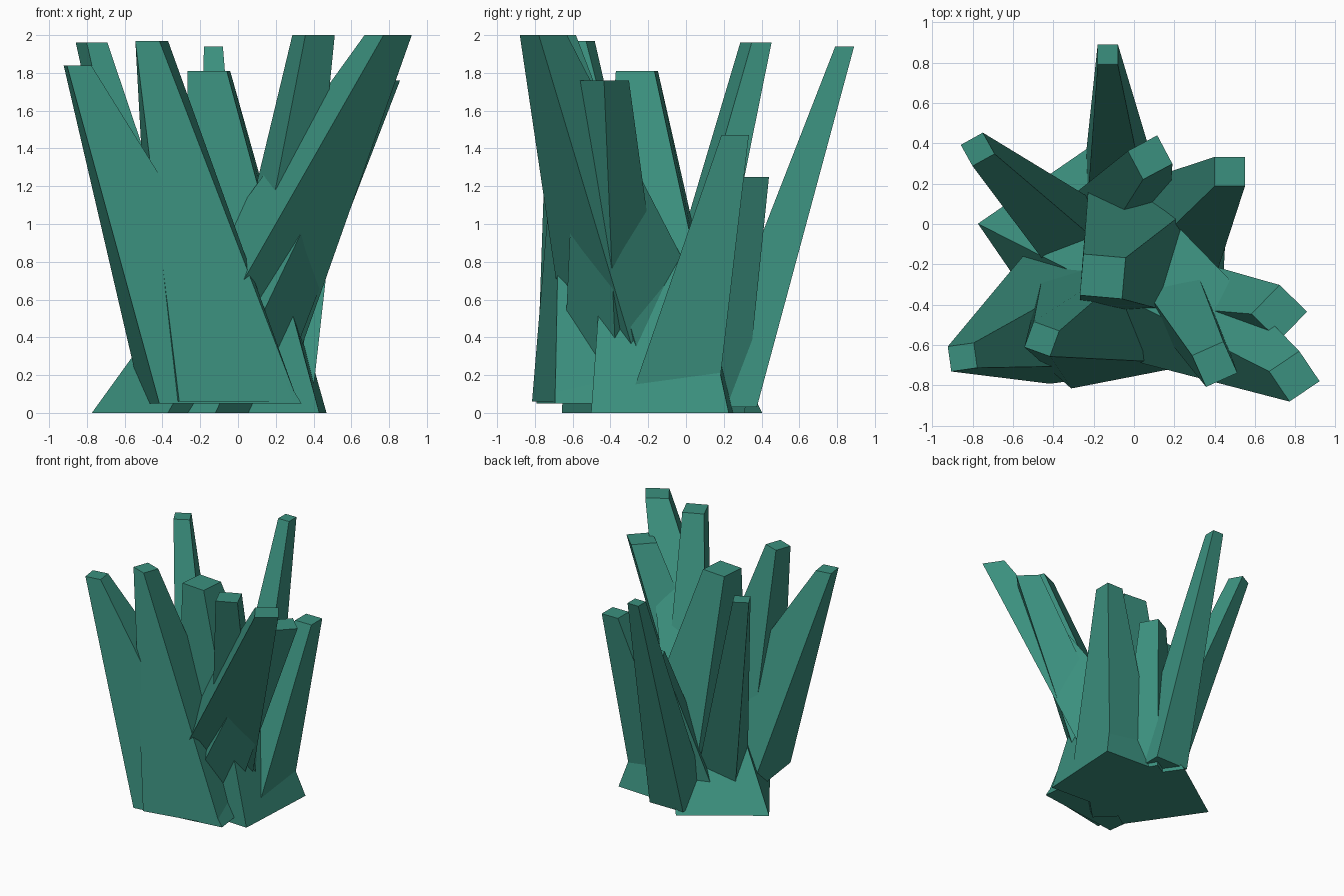
import bpy, bmesh, math

if "Cube" in bpy.data.objects:
    bpy.data.objects.remove(bpy.data.objects["Cube"])

# One flat green for the whole cluster
green = bpy.data.materials.new("crystal green")
green.diffuse_color = (0.044, 0.28, 0.21, 1)
green.use_nodes = True
green.node_tree.nodes["Principled BSDF"].inputs["Base Color"].default_value = green.diffuse_color


def ring(bm, cx, cy, z, w, d, angle):
    """Four corners of a turned rectangle at height z."""
    c, s = math.cos(math.radians(angle)), math.sin(math.radians(angle))
    corners = ((-w, -d), (w, -d), (w, d), (-w, d))
    return [bm.verts.new((cx + (x * c - y * s) / 2, cy + (x * s + y * c) / 2, z))
            for x, y in corners]


def crystal(name, base, cap):
    """Leaning four-sided spike; base and cap are x, y, z, width, depth, turn."""
    bm = bmesh.new()
    lo, hi = ring(bm, *base), ring(bm, *cap)
    bm.faces.new(lo[::-1])
    bm.faces.new(hi)
    for i in range(4):
        j = (i + 1) % 4
        bm.faces.new((lo[i], lo[j], hi[j], hi[i]))
    mesh = bpy.data.meshes.new(name)
    bm.to_mesh(mesh)
    bm.free()
    mesh.materials.append(green)
    bpy.context.collection.objects.link(bpy.data.objects.new(name, mesh))


# Rear spikes
crystal("back_crystal", (-.08, .21, 0.03, .31, .33, 0), (-.13, .84, 1.94, .10, .10, 0))
crystal("back_left_crystal", (-.23, -.12, 0, .34, .28, 14), (-.775, .37, 1.96, .125, .12, 29))
crystal("short_back_crystal", (-.10, .06, 0, .45, .32, 30), (.08, .33, 1.25, .165, .16, 28))
crystal("back_right_crystal", (.13, -.08, 0, .51, .48, 0), (.475, .26, 1.47, .15, .145, 0))

# Broad central spike
crystal("centre_crystal", (.105, -.12, 0, .69, .73, -3), (-.155, -.26, 1.81, .21, .205, -5))

# Front left pair, sharing a broad root
crystal("front_left_crystal", (-.085, -.40, .05, .76, .69, 7.5), (-.85, -.66, 1.84, .13, .125, 8))
crystal("front_crystal", (-.06, -.43, .06, .64, .66, 11), (-.457, -.57, 1.97, .135, .135, -20))

# Front right trio
crystal("upright_right_crystal", (.06, -.07, 0, .38, .38, 25), (.40, -.695, 2, .17, .17, 24))
crystal("long_right_crystal", (-.28, -.09, 0, .71, .71, 34.5), (.795, -.755, 2, .18, .18, 34))
crystal("short_right_crystal", (-.12, -.36, 0, .42, .42, 45), (.72, -.44, 1.76, .20, .19, 46))
